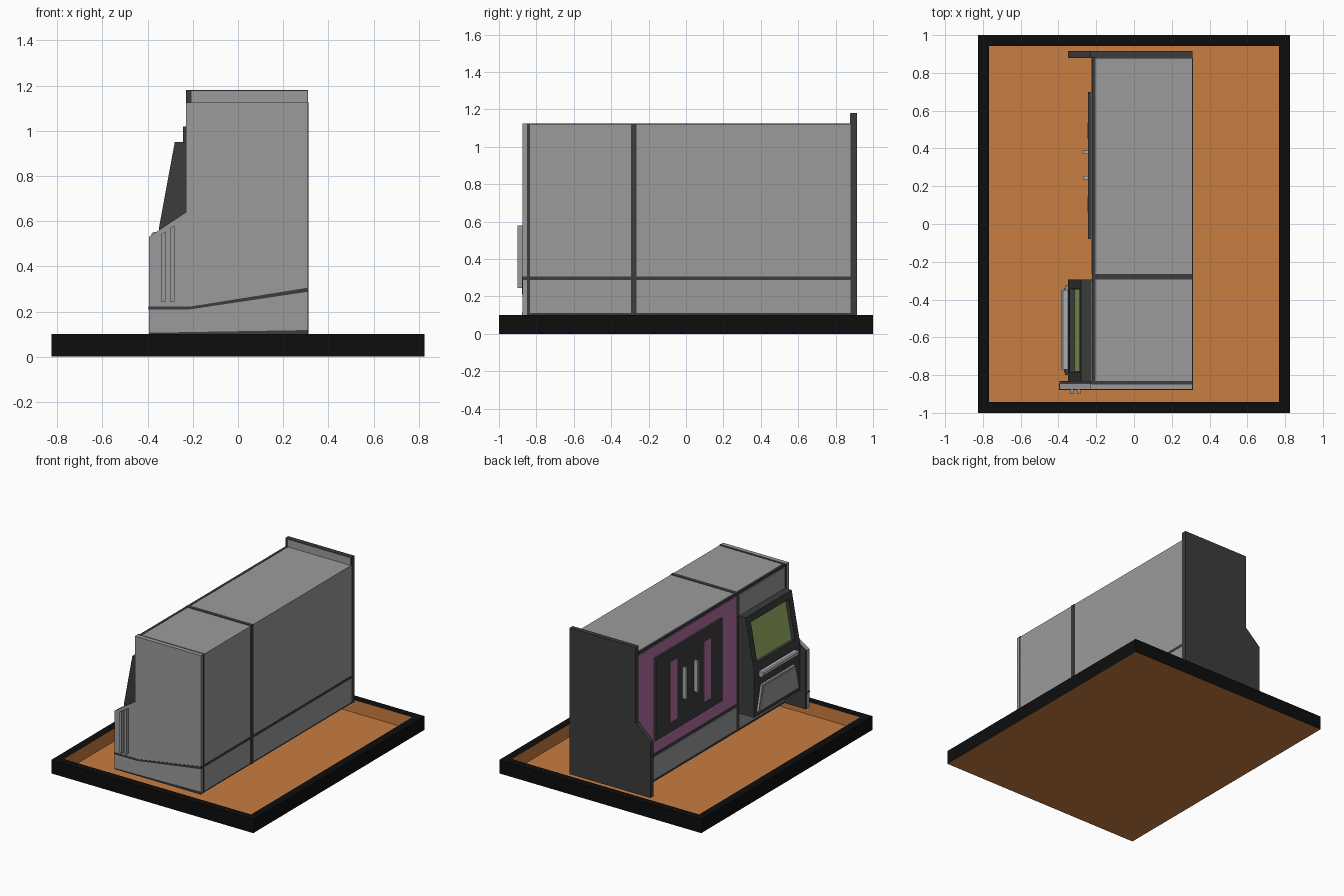
import bpy
import bmesh

cube = bpy.data.objects.get("Cube")
if cube:
    bpy.data.objects.remove(cube, do_unlink=True)


def material(name, r, g, b):
    m = bpy.data.materials.new(name)
    m.use_nodes = True
    m.diffuse_color = (r, g, b, 1)
    m.node_tree.nodes["Principled BSDF"].inputs["Base Color"].default_value = (r, g, b, 1)
    return m


GREY = material("panel grey", .33, .33, .33)
DARK = material("charcoal", .045, .045, .045)
BLACK = material("black", .004, .004, .004)
ORANGE = material("orange", .58, .205, .053)
PURPLE = material("purple", .46, .16, .37)
GREEN = material("screen green", .32, .45, .13)
SILVER = material("silver", .40, .42, .44)


def finish(bm, name, *mats):
    bmesh.ops.recalc_face_normals(bm, faces=bm.faces)
    me = bpy.data.meshes.new(name)
    bm.to_mesh(me)
    bm.free()
    for m in mats:
        me.materials.append(m)
    ob = bpy.data.objects.new(name, me)
    bpy.context.collection.objects.link(ob)
    return ob


def prism_mesh(points, axis, lo, hi):
    """Extrude a 2D outline along axis: 'y' takes (x, z), 'x' takes (y, z)."""
    bm = bmesh.new()

    def place(p, d):
        return (p[0], d, p[1]) if axis == 'y' else (d, p[0], p[1])

    face = bm.faces.new([bm.verts.new(place(p, lo)) for p in points])
    ext = bmesh.ops.extrude_face_region(bm, geom=[face])
    for v in ext["geom"]:
        if isinstance(v, bmesh.types.BMVert):
            v.co["xyz".index(axis)] = hi
    bmesh.ops.recalc_face_normals(bm, faces=bm.faces)
    return bm


def prism(name, mat, points, axis, lo, hi):
    return finish(prism_mesh(points, axis, lo, hi), name, mat)


def box(name, mat, x, y, z):
    outline = [(x[0], z[0]), (x[1], z[0]), (x[1], z[1]), (x[0], z[1])]
    return prism(name, mat, outline, 'y', *y)


# Floor tray: black rim and sides, orange inside and underneath
bm = prism_mesh([(-.825, 0), (.825, 0), (.825, .1), (-.825, .1)], 'y', -1, 1)
bm.normal_update()
top = max(bm.faces, key=lambda f: f.normal.z)
under = min(bm.faces, key=lambda f: f.normal.z)
bmesh.ops.inset_individual(bm, faces=[top], thickness=.082)
walls = bmesh.ops.inset_individual(bm, faces=[top], thickness=.0005, depth=-.095)["faces"]
for f in [top, under] + walls:
    f.material_index = 1
finish(bm, "floor_tray", BLACK, ORANGE)

# Main cabinet and dark plinth
R = .31
box("cabinet_body", GREY, (-.206, R), (-.835, .88), (.112, 1.122))
box("plinth", DARK, (-.215, R - .002), (-.87, .88), (.1, .113))
box("cabinet_face_backing", DARK, (-.222, -.205), (-.87, .88), (.1, 1.124))

# Dark seams wrapping the cabinet
for name, y0, y1 in (("middle_seam", -.295, -.265), ("end_seam", -.85, -.834)):
    box(name, DARK, (-.223, R + .002), (y0, y1), (.1, 1.125))
box("side_band", DARK, (R - .01, R + .002), (-.873, .88), (.288, .306))

# Panels on the working face
box("purple_panel", PURPLE, (-.228, -.22), (-.262, .88), (.31, 1.105))
for name, y0, y1 in (("long_kick_panel", -.262, .88), ("short_kick_panel", -.83, -.298)):
    box(name, GREY, (-.228, -.22), (y0, y1), (.118, .285))
box("upper_grey_panel", GREY, (-.228, -.22), (-.83, -.298), (.31, 1.105))

# Back end plate with a wider foot
def end_outline(foot, shoulder, neck, height):
    return [(R, .1), (R, height), (-.23, height), (-.23, neck), (foot, shoulder), (foot, .1)]


prism("back_end_plate", DARK, end_outline(-.35, .51, .62, 1.18), 'y', .88, .915)
box("back_end_lining", GREY, (-.205, R - .003), (.876, .881), (1.1, 1.177))

# Front end plate, its dark inner layer and bent stripe
front = end_outline(-.395, .53, .64, 1.125)
prism("front_end_plate", GREY, front, 'y', -.875, -.848)
prism("front_end_inner_layer", DARK, front, 'y', -.848, -.832)
stripe = [(-.397, .21), (-.21, .21), (R + .002, .288), (R + .002, .306), (-.21, .222), (-.397, .222)]
prism("front_end_stripe", DARK, stripe, 'y', -.878, -.846)
prism("front_end_foot_strip", DARK, [(-.395, .1), (R, .1), (R, .118), (-.395, .106)], 'y', -.877, -.87)
for x0, z1 in ((-.34, .555), (-.302, .58)):
    prism("front_fin", GREY, [(x0, .245), (x0 + .02, .245), (x0 + .02, z1), (x0, z1 - .012)],
          'y', -.9, -.874)

# Dark door plate with purple slots and silver handles
box("door_plate", DARK, (-.243, -.225), (-.08, .7), (.41, 1.02))
for y in (.45, .06):
    box("door_slot", PURPLE, (-.247, -.24), (y, y + .085), (.485, .93))
for y in (.37, .235):
    box("door_handle", SILVER, (-.27, -.24), (y, y + .018), (.605, .835))

# Terminal housing: sloped face with a recessed green screen
profile = [(-.22, .23), (-.35, .23), (-.35, .57), (-.28, .95), (-.22, .95)]
bm = prism_mesh(profile, 'y', -.833, -.295)
bm.normal_update()
slope = next(f for f in bm.faces if f.normal.x < -.5 and f.normal.z > .1)
bmesh.ops.inset_individual(bm, faces=[slope], thickness=.07)
bmesh.ops.inset_individual(bm, faces=[slope], thickness=.002, depth=-.025)
slope.material_index = 1
finish(bm, "terminal_housing", DARK, GREEN)

# Shelf bar and tapered flap below the screen
bar = [(-.345, .515), (-.375, .515), (-.383, .525), (-.383, .545), (-.375, .553), (-.345, .553)]
prism("terminal_shelf", SILVER, bar, 'y', -.77, -.35)
prism("flap_rim", SILVER, [(-.80, .265), (-.325, .265), (-.37, .45), (-.755, .45)], 'x', -.365, -.345)
prism("flap_face", GREY, [(-.785, .277), (-.34, .277), (-.38, .438), (-.745, .438)], 'x', -.37, -.36)
